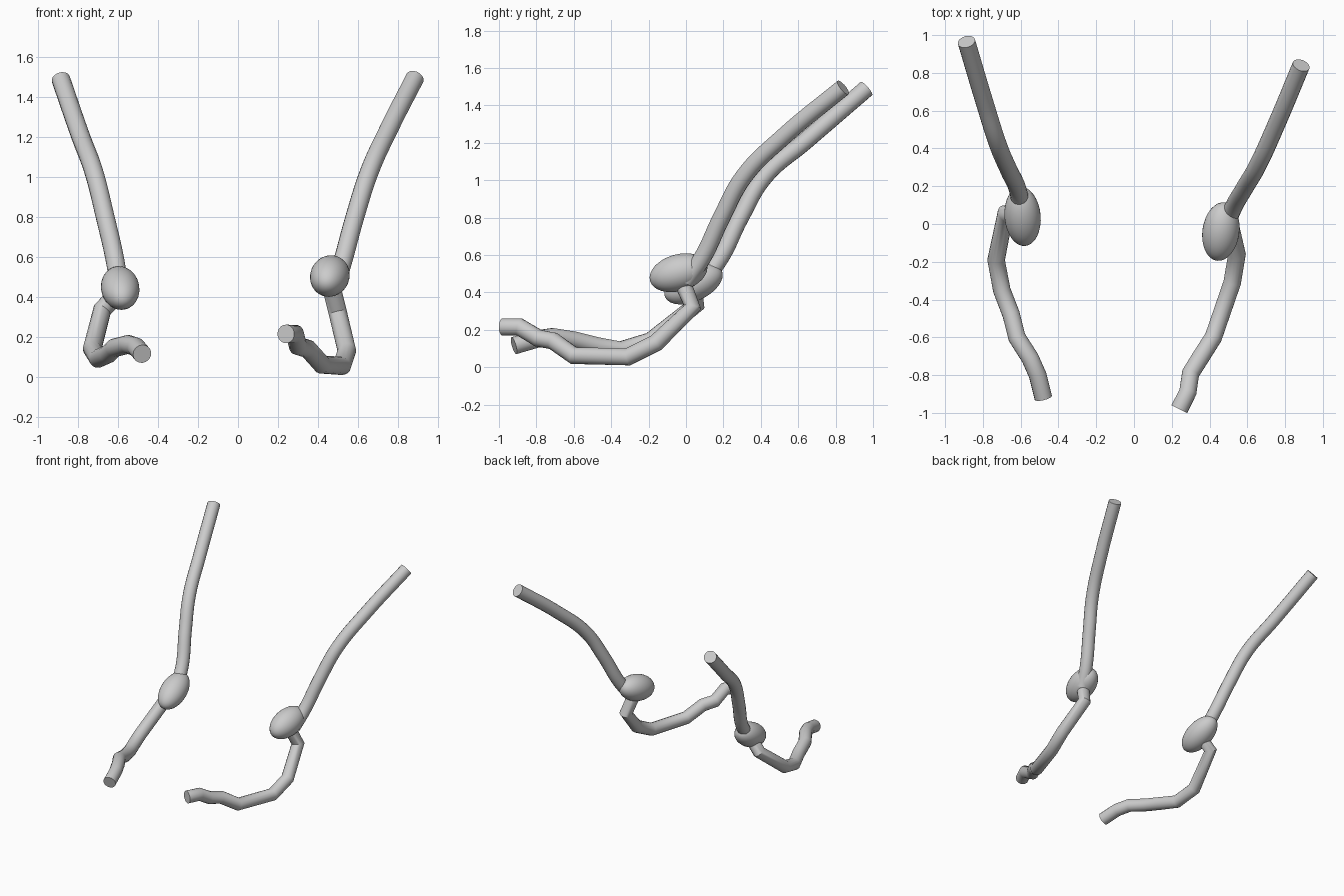
import bpy
import math

if "Cube" in bpy.data.objects:
    bpy.data.objects.remove(bpy.data.objects["Cube"])

grey = bpy.data.materials.new("light grey")
grey.diffuse_color = (0.6, 0.6, 0.6, 1)
grey.use_nodes = True
grey.node_tree.nodes["Principled BSDF"].inputs["Base Color"].default_value = grey.diffuse_color


def finish(obj, name, angle):
    obj.name = name
    obj.data.materials.clear()
    obj.data.materials.append(grey)
    bpy.ops.object.select_all(action='DESELECT')
    obj.select_set(True)
    bpy.context.view_layer.objects.active = obj
    if obj.type == 'CURVE':
        bpy.ops.object.convert(target='MESH')
    bpy.ops.object.shade_smooth_by_angle(angle=math.radians(angle))


def tube(name, points, radius, smooth):
    """Round capped tube along a path, either smooth or with mitred bends."""
    curve = bpy.data.curves.new(name, 'CURVE')
    curve.dimensions = '3D'
    curve.bevel_depth = radius
    curve.bevel_resolution = 6
    curve.use_fill_caps = True
    curve.resolution_u = 8
    spline = curve.splines.new('BEZIER' if smooth else 'POLY')
    if smooth:
        spline.bezier_points.add(len(points) - 1)
        for bp, p in zip(spline.bezier_points, points):
            bp.co = p
            bp.handle_left_type = bp.handle_right_type = 'AUTO'
    else:
        spline.points.add(len(points) - 1)
        for sp, p in zip(spline.points, points):
            sp.co = (*p, 1)
    obj = bpy.data.objects.new(name, curve)
    bpy.context.collection.objects.link(obj)
    finish(obj, name, 40)


def joint(name, centre, size, pitch, yaw):
    """Egg-shaped joint, long along y."""
    bpy.ops.mesh.primitive_uv_sphere_add(
        segments=32, ring_count=16, radius=1, location=centre,
        rotation=(math.radians(pitch), 0, math.radians(yaw)))
    obj = bpy.context.object
    obj.scale = size
    finish(obj, name, 60)


# Left limb
tube("left_upper_rod", [(-0.595, 0.07, 0.44), (-0.615, 0.18, 0.58),
                        (-0.665, 0.29, 0.80), (-0.72, 0.42, 1.02),
                        (-0.79, 0.64, 1.21), (-0.887, 0.965, 1.49)], 0.047, True)
joint("left_joint", (-0.59, 0.04, 0.445), (0.096, 0.168, 0.092), 25, 5)
tube("left_lower_rod", [(-0.59, 0.04, 0.43), (-0.68, 0.055, 0.335),
                        (-0.73, -0.19, 0.14), (-0.70, -0.35, 0.092),
                        (-0.65, -0.48, 0.115), (-0.62, -0.60, 0.145),
                        (-0.55, -0.71, 0.163), (-0.51, -0.80, 0.15),
                        (-0.48, -0.92, 0.115)], 0.047, False)

# Right limb
tube("right_upper_rod", [(0.49, 0.0, 0.46), (0.525, 0.085, 0.58),
                         (0.585, 0.19, 0.80), (0.655, 0.31, 1.02),
                         (0.755, 0.53, 1.24), (0.885, 0.84, 1.495)], 0.047, True)
joint("right_joint", (0.46, -0.04, 0.505), (0.098, 0.16, 0.098), 16, -8)
tube("right_lower_rod", [(0.46, -0.03, 0.48), (0.50, 0.035, 0.32),
                         (0.545, -0.16, 0.13), (0.52, -0.31, 0.055),
                         (0.42, -0.60, 0.062), (0.35, -0.71, 0.14),
                         (0.30, -0.79, 0.155), (0.285, -0.89, 0.215),
                         (0.24, -0.98, 0.215)], 0.047, False)
